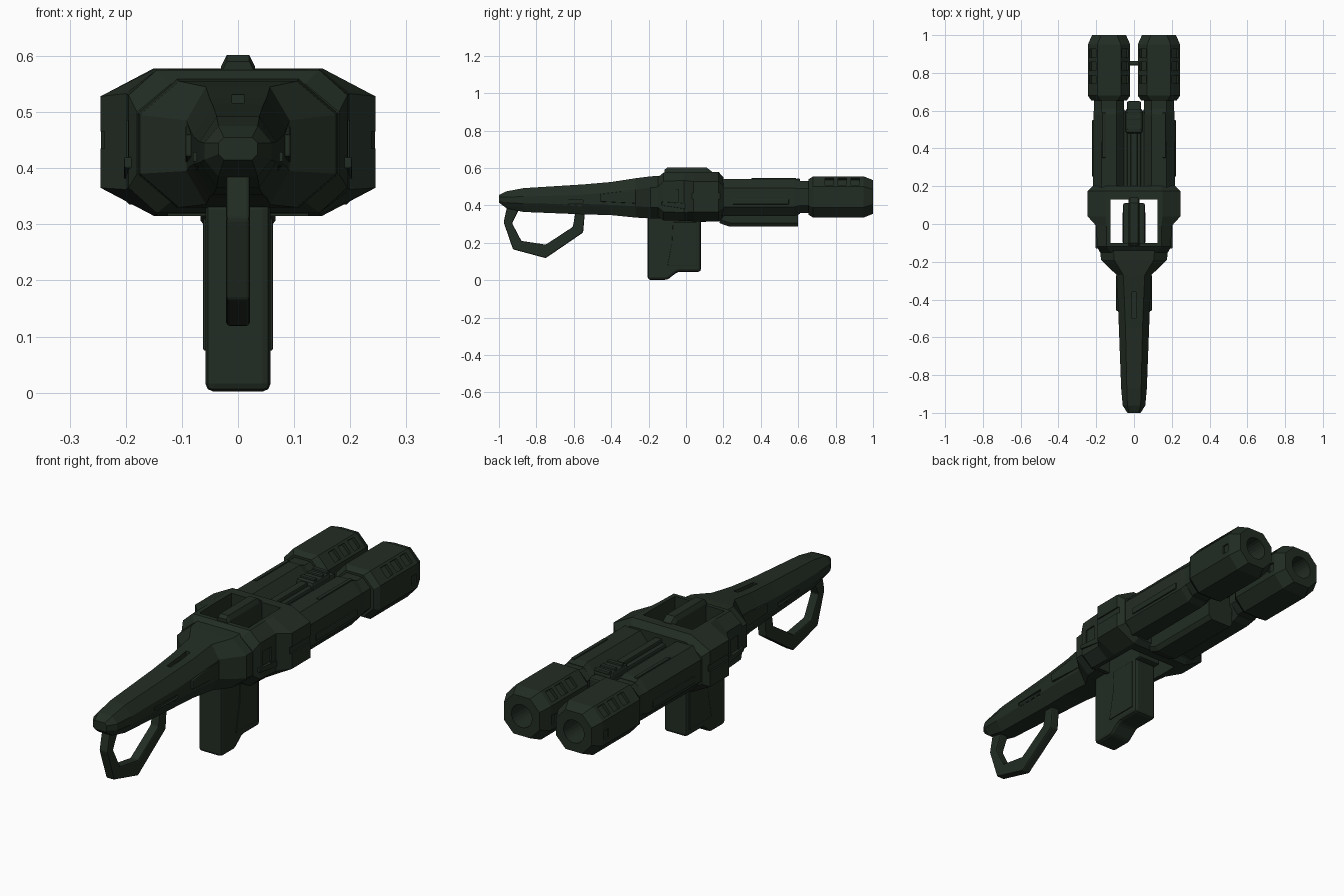
import bpy, bmesh, math
from mathutils import Matrix, Vector

cube = bpy.data.objects.get("Cube")
if cube:
    bpy.data.objects.remove(cube, do_unlink=True)

green = bpy.data.materials.new("dark_green")
green.use_nodes = True
COLOUR = (0.016, 0.026, 0.017, 1)
green.diffuse_color = COLOUR
green.node_tree.nodes["Principled BSDF"].inputs["Base Color"].default_value = COLOUR


def finish(name, bm, bevel=0):
    bmesh.ops.recalc_face_normals(bm, faces=bm.faces)
    mesh = bpy.data.meshes.new(name)
    bm.to_mesh(mesh)
    bm.free()
    mesh.materials.append(green)
    obj = bpy.data.objects.new(name, mesh)
    bpy.context.collection.objects.link(obj)
    if bevel:
        mod = obj.modifiers.new("edge", 'BEVEL')
        mod.width, mod.segments, mod.limit_method = bevel, 2, 'ANGLE'
    return obj


def loft(name, sections, cx=0, bevel=0):
    """Chamfered sections along y: (y, half width, bottom, top, chamfer x, chamfer z)."""
    bm = bmesh.new()
    rings = []
    for y, w, lo, hi, c, d in sections:
        half = [(w - c, lo), (w, lo + d), (w, hi - d), (w - c, hi)]
        pts = half + [(-x, z) for x, z in reversed(half)]
        rings.append([bm.verts.new((cx + x, y, z)) for x, z in pts])
    for a, b in zip(rings, rings[1:]):
        for i in range(8):
            j = (i + 1) % 8
            bm.faces.new((a[i], a[j], b[j], b[i]))
    bm.faces.new(rings[0])
    bm.faces.new(rings[-1])
    return finish(name, bm, bevel)


def prism(name, profile, width, cx=0, bevel=0):
    """Side profile in (y, z) pushed out across x."""
    bm = bmesh.new()
    face = bm.faces.new([bm.verts.new((cx - width / 2, y, z)) for y, z in profile])
    out = bmesh.ops.extrude_face_region(bm, geom=[face])
    moved = [v for v in out["geom"] if isinstance(v, bmesh.types.BMVert)]
    bmesh.ops.translate(bm, verts=moved, vec=(width, 0, 0))
    return finish(name, bm, bevel)


def add_box(bm, centre, size, turn=0):
    m = Matrix.Translation(centre) @ Matrix.Rotation(turn, 4, 'Y') @ Matrix.Diagonal((*size, 1))
    bmesh.ops.create_cube(bm, size=1, matrix=m)


def box(name, centre, size, bevel=0, turn=0):
    bm = bmesh.new()
    add_box(bm, centre, size, turn)
    return finish(name, bm, bevel)


def cut(obj, bm):
    """Subtract the shapes in bm and keep the result."""
    cutter = finish("cutter", bm)
    cutter.hide_render = True
    mod = obj.modifiers.new("cut", 'BOOLEAN')
    mod.operation, mod.solver, mod.object = 'DIFFERENCE', 'EXACT', cutter
    bpy.context.view_layer.update()
    result = obj.evaluated_get(bpy.context.evaluated_depsgraph_get())
    mesh = bpy.data.meshes.new_from_object(result)
    obj.modifiers.clear()
    obj.data = mesh
    bpy.data.objects.remove(cutter, do_unlink=True)


# Receiver frame with an open well and a groove along each side
receiver = loft("receiver", [
    (-0.15, 0.18, 0.34, 0.55, 0.06, 0.05), (-0.12, 0.195, 0.32, 0.575, 0.05, 0.045),
    (-0.01, 0.2, 0.317, 0.578, 0.055, 0.045), (0.04, 0.245, 0.315, 0.578, 0.095, 0.05),
    (0.175, 0.245, 0.315, 0.578, 0.095, 0.05), (0.2, 0.22, 0.335, 0.55, 0.08, 0.045)])
bm = bmesh.new()
add_box(bm, (0, 0.015, 0.45), (0.25, 0.23, 0.5))
for s in (-1, 1):
    add_box(bm, (s * 0.253, 0.11, 0.45), (0.03, 0.3, 0.03))
    add_box(bm, (s * 0.205, -0.07, 0.45), (0.03, 0.06, 0.07))
cut(receiver, bm)

# Centre rail inside the well
box("rail_base", (0, 0.0, 0.405), (0.115, 0.22, 0.19), 0.008)
loft("top_rail", [(-0.115, 0.03, 0.48, 0.59, 0.01, 0.02), (-0.1, 0.03, 0.48, 0.602, 0.01, 0.02),
                  (0.11, 0.03, 0.48, 0.602, 0.01, 0.02), (0.14, 0.03, 0.48, 0.58, 0.01, 0.02)])

# Stock
stock = loft("stock", [
    (-1.0, 0.035, 0.415, 0.455, 0.01, 0.01), (-0.96, 0.06, 0.385, 0.475, 0.025, 0.03),
    (-0.87, 0.068, 0.365, 0.492, 0.03, 0.045), (-0.55, 0.08, 0.352, 0.512, 0.035, 0.055),
    (-0.4, 0.086, 0.348, 0.525, 0.035, 0.055), (-0.27, 0.092, 0.335, 0.545, 0.035, 0.06),
    (-0.19, 0.175, 0.33, 0.555, 0.07, 0.06), (-0.12, 0.18, 0.33, 0.56, 0.07, 0.06)])
bm = bmesh.new()
add_box(bm, (0, -0.43, 0.525), (0.022, 0.14, 0.04))
for s in (-1, 1):
    add_box(bm, (s * 0.084, -0.63, 0.42), (0.03, 0.16, 0.015))
    for i in range(4):
        add_box(bm, (s * 0.084, -0.69 + i * 0.04, 0.4), (0.025, 0.022, 0.012))
cut(stock, bm)
for s in (-1, 1):
    prism("stock_side_panel", [(-0.46, 0.42), (-0.27, 0.41), (-0.27, 0.475), (-0.34, 0.475), (-0.46, 0.46)],
          0.02, s * 0.084, 0.004)
    prism("receiver_side_plate", [(-0.13, 0.4), (0.0, 0.38), (0.0, 0.41), (-0.13, 0.42)],
          0.02, s * 0.193, 0.003)

# Looped hand grip under the stock
prism("grip_loop", [
    (-0.955, 0.4), (-0.975, 0.31), (-0.925, 0.165), (-0.75, 0.118), (-0.55, 0.255), (-0.54, 0.37),
    (-0.59, 0.37), (-0.605, 0.285), (-0.75, 0.19), (-0.88, 0.21), (-0.93, 0.305), (-0.89, 0.385)],
      0.042, bevel=0.006)

# Magazine with a raised side panel
prism("magazine", [(-0.205, 0.002), (-0.1, 0.002), (-0.045, 0.045), (0.08, 0.045), (0.08, 0.34), (-0.205, 0.34)],
      0.116, bevel=0.014)
for s in (-1, 1):
    prism("magazine_panel", [(-0.1, 0.075), (0.06, 0.075), (0.06, 0.31), (-0.07, 0.31), (-0.075, 0.2)],
          0.008, s * 0.058, 0.003)

# Fore end between the barrels
loft("fore_end", [(0.18, 0.067, 0.305, 0.5, 0.015, 0.02), (0.23, 0.067, 0.287, 0.5, 0.015, 0.02),
                  (0.6, 0.067, 0.287, 0.5, 0.015, 0.02)])
box("top_spine", (0, 0.4, 0.47), (0.075, 0.5, 0.09), 0.008)
box("spine_ridge", (0, 0.33, 0.52), (0.035, 0.3, 0.025), 0.005)
box("spine_block", (0, 0.545, 0.51), (0.09, 0.13, 0.05), 0.012)
for y in (0.51, 0.56, 0.6):
    box("spine_rib", (0, y, 0.535), (0.075, 0.02, 0.015), 0.004)
bm = bmesh.new()
bmesh.ops.create_cone(bm, segments=12, radius1=0.012, radius2=0.012, depth=0.12, cap_ends=True,
                      matrix=Matrix.Translation((0, 0.85, 0.445)) @ Matrix.Rotation(math.pi / 2, 4, 'Y'))
finish("muzzle_link", bm)

# Twin barrels
CX, CZ = 0.132, 0.445
for s in (-1, 1):
    x = s * CX
    loft("barrel", [(0.15, 0.08, 0.36, 0.53, 0.04, 0.04), (0.7, 0.08, 0.36, 0.53, 0.04, 0.04)], x)
    loft("barrel_jacket", [(0.18, 0.085, 0.342, 0.542, 0.045, 0.05), (0.58, 0.083, 0.342, 0.542, 0.045, 0.05),
                           (0.61, 0.08, 0.355, 0.532, 0.04, 0.045)], x)
    box("barrel_strip", (s * 0.16, 0.47, 0.54), (0.018, 0.24, 0.014), 0.004)
    box("barrel_side_strip", (s * 0.215, 0.4, 0.42), (0.014, 0.3, 0.03), 0.004)

    # Muzzle housing with bore and vents
    muzzle = loft("muzzle", [
        (0.655, 0.095, 0.35, 0.54, 0.05, 0.05), (0.68, 0.112, 0.335, 0.555, 0.05, 0.055),
        (0.95, 0.112, 0.335, 0.555, 0.05, 0.055), (1.0, 0.09, 0.355, 0.535, 0.048, 0.05)], x)
    bm = bmesh.new()
    bmesh.ops.create_cone(bm, segments=24, radius1=0.052, radius2=0.052, depth=0.3, cap_ends=True,
                          matrix=Matrix.Translation((x, 0.97, CZ)) @ Matrix.Rotation(math.pi / 2, 4, 'X'))
    for side in (-1, 1):
        for y in (0.765, 0.835, 0.905):
            add_box(bm, (x + side * 0.09, y, CZ + 0.088), (0.05, 0.045, 0.04), side * math.pi / 4)
        add_box(bm, (x + side * 0.115, 0.925, CZ - 0.01), (0.02, 0.035, 0.04))
    cut(muzzle, bm)
    bm = bmesh.new()
    bmesh.ops.create_cone(bm, segments=24, radius1=0.06, radius2=0.06, depth=0.02, cap_ends=True,
                          matrix=Matrix.Translation((x, 0.86, CZ)) @ Matrix.Rotation(math.pi / 2, 4, 'X'))
    finish("bore_floor", bm)
